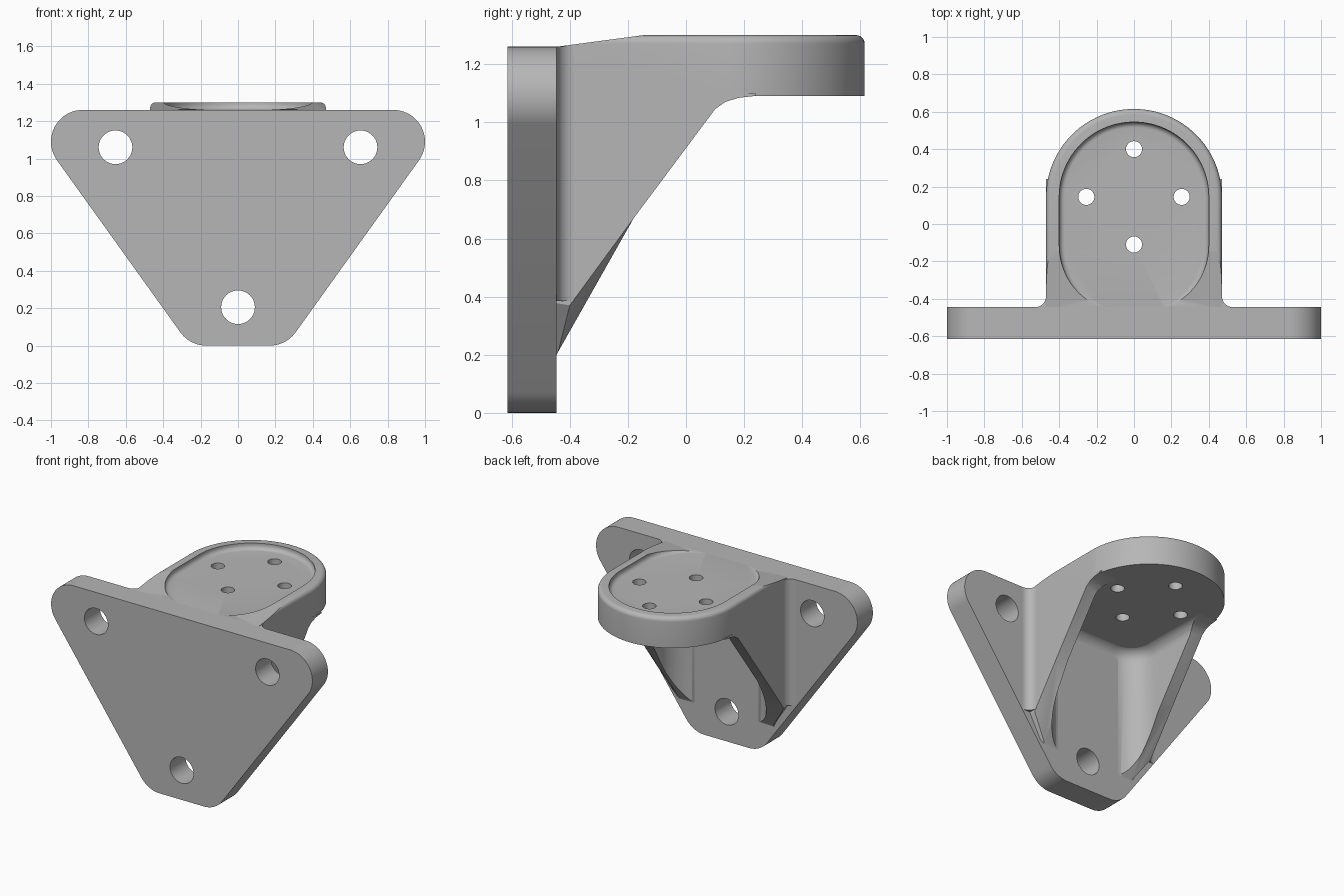
import bpy, bmesh, math
from mathutils import Vector

if "Cube" in bpy.data.objects:
    bpy.data.objects.remove(bpy.data.objects["Cube"], do_unlink=True)

GREY = (0.47, 0.47, 0.47, 1)
metal = bpy.data.materials.new("plain grey")
metal.use_nodes = True
metal.diffuse_color = GREY
metal.node_tree.nodes["Principled BSDF"].inputs["Base Color"].default_value = GREY


def arc(cx, cy, r, a0, a1, n=24):
    """Points along a circular arc, angles in degrees."""
    angles = [math.radians(a0 + (a1 - a0) * i / n) for i in range(n + 1)]
    return [(cx + r * math.cos(a), cy + r * math.sin(a)) for a in angles]


def loft(sections):
    """Closed solid through matching rings of 3D points."""
    bm = bmesh.new()
    rings = [[bm.verts.new(p) for p in s] for s in sections]
    n = len(rings[0])
    for a, b in zip(rings, rings[1:]):
        for i in range(n):
            j = (i + 1) % n
            bm.faces.new((a[i], a[j], b[j], b[i]))
    bm.faces.new(rings[0])
    bm.faces.new(rings[-1])
    bmesh.ops.recalc_face_normals(bm, faces=bm.faces)
    return bm


def prism_z(pts, z0, z1):
    return loft([[(x, y, z) for x, y in pts] for z in (z0, z1)])


def prism_y(pts, y0, y1):
    return loft([[(x, y, z) for x, z in pts] for y in (y0, y1)])


def bevel(bm, test, r, seg=6):
    """Round the edges whose two end points both pass the test."""
    edges = [e for e in bm.edges if test(e.verts[0].co, e.verts[1].co)]
    bmesh.ops.bevel(bm, geom=edges, offset=r, segments=seg, profile=0.5, affect='EDGES', clamp_overlap=True)


def make(name, bm):
    bmesh.ops.recalc_face_normals(bm, faces=bm.faces)
    mesh = bpy.data.meshes.new(name)
    bm.to_mesh(mesh)
    bm.free()
    ob = bpy.data.objects.new(name, mesh)
    mesh.materials.append(metal)
    bpy.context.collection.objects.link(ob)
    return ob


def select(ob):
    bpy.ops.object.select_all(action='DESELECT')
    ob.select_set(True)
    bpy.context.view_layer.objects.active = ob


def cut(ob, *cutters):
    for c in cutters:
        c.hide_render = True
        m = ob.modifiers.new("cut", 'BOOLEAN')
        m.operation = 'DIFFERENCE'
        m.solver = 'EXACT'
        m.object = c
        select(ob)
        bpy.ops.object.modifier_apply(modifier=m.name)


BACK = -0.445      # rear face of the wall plate
UNDER = 1.09       # underside of the platform
CY = 0.145         # centre of the round platform end

# Wall plate: rounded triangle with a blunt lower corner
R = 0.17
slant = math.degrees(math.atan2(-0.66, 0.92))
half = arc(0.17, 0.17, R, -90, slant, 12) + arc(0.83, 1.09, R, slant, 90, 24)
plate = make("wall_plate", prism_y(half + [(-x, z) for x, z in reversed(half)], -0.615, BACK))

# Platform: rounded tongue with a softened rim, sloping down to the plate
bm = prism_z([(0.47, -0.45)] + arc(0, CY, 0.47, 0, 180, 64) + [(-0.47, -0.45)], UNDER, 1.3)
bevel(bm, lambda a, b: min(a.z, b.z) > 1.29 and max(a.y, b.y) > -0.44, 0.03)
slope = Vector((0, -0.04, 0.3)).normalized()
bmesh.ops.bisect_plane(bm, geom=bm.verts[:] + bm.edges[:] + bm.faces[:], dist=1e-5,
                       plane_co=(0, BACK, 1.26), plane_no=slope, clear_outer=True)
bmesh.ops.holes_fill(bm, edges=[e for e in bm.edges if e.is_boundary], sides=0)
platform = make("platform", bm)

# Recess cutter: long slot with a rounded floor edge
bm = prism_z(arc(0, CY, 0.4, 0, 180, 48) + arc(0, -0.11, 0.4, 180, 360, 48), 1.26, 1.5)
bevel(bm, lambda a, b: max(a.z, b.z) < 1.27, 0.03)
recess = make("recess_cutter", bm)
cut(platform, recess)

# Gusset block: outer flanks plus a lower, steeper inner edge
curve = [(0.1, 1.045), (0.135, 1.07), (0.18, 1.084), (0.24, 1.091), (0.24, 1.1), (-0.46, 1.1)]
outer = [(-0.46, 0.38), (-0.4, 0.37), (-0.18, 0.67)] + curve
inner = [(-0.46, 0.17), (-0.44, 0.21), (-0.18, 0.67)] + curve
gusset = make("gusset_ribs", loft([[(x, y, z) for y, z in prof] for x, prof in
                                   ((-0.47, outer), (-0.36, inner), (0.36, inner), (0.47, outer))]))

# Channel cutter between the two ribs, with rounded inside corners
bm = prism_z([(-0.385, -0.45), (0.385, -0.45), (0.385, 0.8), (-0.385, 0.8)], -0.2, 1.095)
bevel(bm, lambda a, b: max(a.y, b.y) < -0.4 and abs(a.z - b.z) > 0.5, 0.18, 10)
bevel(bm, lambda a, b: min(a.z, b.z) > 1.09 and min(a.y, b.y) < 0.7, 0.08, 8)
channel = make("channel_cutter", bm)
cut(gusset, channel)

# Bolt holes through the plate and the platform
cutters = [recess, channel]
for x, z in ((-0.655, 1.06), (0.655, 1.06), (0, 0.205)):
    c = make("plate_hole_cutter", prism_y(arc(x, z, 0.09, 0, 352.5, 47), -0.8, -0.4))
    cut(plate, c)
    if x == 0:
        cut(gusset, c)
    cutters.append(c)
for x, y in ((0, CY + 0.255), (0, CY - 0.255), (0.255, CY), (-0.255, CY)):
    c = make("platform_hole_cutter", prism_z(arc(x, y, 0.043, 0, 348.75, 31), 1.0, 1.5))
    cut(platform, c)
    cut(gusset, c)
    cutters.append(c)

# Concave fillets where the flanks meet the plate
parts = [plate, platform, gusset]
for side, label in ((1, "left"), (-1, "right")):
    prof = [(0.46, -0.45), (0.53, -0.45)] + arc(0.53, BACK + 0.06, 0.06, 270, 180, 10) + [(0.46, BACK + 0.06)]
    parts.append(make(label + "_fillet", prism_z([(side * x, y) for x, y in prof], 0.385, 1.26)))

for c in cutters:
    bpy.data.objects.remove(c, do_unlink=True)
for ob in parts:
    select(ob)
    bpy.ops.object.shade_smooth_by_angle(angle=math.radians(30))
